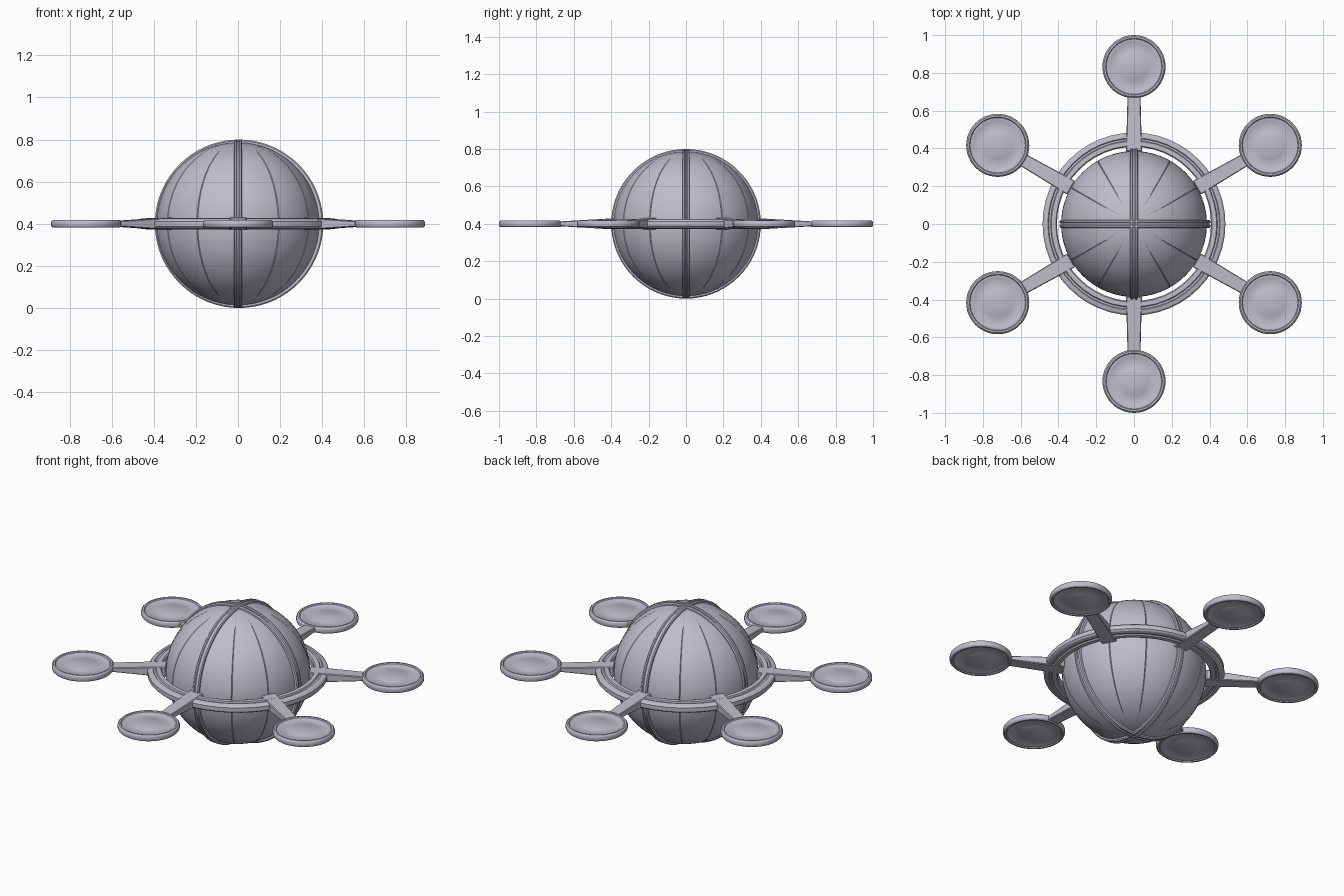
import bpy, bmesh
from math import sin, cos, pi, radians
from mathutils import Matrix

if "Cube" in bpy.data.objects:
    bpy.data.objects.remove(bpy.data.objects["Cube"], do_unlink=True)

MID = 0.4
STATION = Matrix.Translation((0, 0, MID))

grey = bpy.data.materials.new("lavender grey metal")
grey.use_nodes = True
colour = (0.52, 0.51, 0.60, 1)
grey.diffuse_color = colour
grey.node_tree.nodes["Principled BSDF"].inputs["Base Color"].default_value = colour


def finish(name, bm, matrix, angle=28):
    bmesh.ops.remove_doubles(bm, verts=bm.verts, dist=1e-5)
    bmesh.ops.recalc_face_normals(bm, faces=bm.faces)
    mesh = bpy.data.meshes.new(name)
    bm.to_mesh(mesh)
    bm.free()
    mesh.materials.append(grey)
    ob = bpy.data.objects.new(name, mesh)
    bpy.context.collection.objects.link(ob)
    ob.matrix_world = matrix
    bpy.ops.object.select_all(action='DESELECT')
    ob.select_set(True)
    bpy.context.view_layer.objects.active = ob
    bpy.ops.object.shade_smooth_by_angle(angle=radians(angle))
    return ob


def lathe(name, profile, steps, matrix, closed=False):
    """Spin a radius/height profile about z."""
    bm = bmesh.new()
    verts = [bm.verts.new((r, 0, z)) for r, z in profile]
    edges = [bm.edges.new(p) for p in zip(verts, verts[1:])]
    if closed:
        edges.append(bm.edges.new((verts[-1], verts[0])))
    bmesh.ops.spin(bm, geom=verts + edges, cent=(0, 0, 0), axis=(0, 0, 1),
                   angle=2 * pi, steps=steps, use_merge=False)
    return finish(name, bm, matrix)


def mirrored(half):
    """Reflect an upper half profile below the middle plane."""
    return half + [(r, -z) for r, z in reversed(half)]


# Globe made of twelve panels parted by fine seams
R, ROWS = 0.386, 48
meridians = []
for k in range(12):
    a = k * 30
    meridians += [(a - 0.4, R), (a, R - 0.004), (a + 0.4, R)]
    meridians += [(a + d, R) for d in range(5, 30, 5)]
bm = bmesh.new()
grid = []
for a, r in meridians:
    a = radians(a)
    column = []
    for j in range(ROWS + 1):
        t = pi * j / ROWS
        column.append(bm.verts.new((r * sin(t) * cos(a), r * sin(t) * sin(a), R * cos(t))))
    grid.append(column)
for i, left in enumerate(grid):
    right = grid[(i + 1) % len(grid)]
    for j in range(ROWS):
        bm.faces.new((left[j], left[j + 1], right[j + 1], right[j]))
bmesh.ops.remove_doubles(bm, verts=bm.verts, dist=1e-5)
finish("globe", bm, STATION)

# Two upright hoops with a grooved outer face
hoop = mirrored([(0.38, 0.02), (0.394, 0.02), (0.4, 0.015), (0.4, 0.007), (0.395, 0.004)])
lathe("side_hoop", hoop, 72, STATION @ Matrix.Translation((0.005, 0, 0))
      @ Matrix.Rotation(pi / 2, 4, 'X'), True)
lathe("front_hoop", hoop, 72, STATION @ Matrix.Rotation(pi / 2, 4, 'Y'), True)

# Stepped ring around the equator
ring = mirrored([(0.408, 0.02), (0.414, 0.027), (0.438, 0.027), (0.442, 0.02),
                 (0.452, 0.02), (0.456, 0.025), (0.476, 0.02), (0.484, 0.012)])
lathe("equator_ring", ring, 48, STATION, True)

# Six tapering arms, each ending in a dished pod
pod = mirrored([(0, 0.012), (0.074, 0.012), (0.078, 0.010), (0.128, 0.010), (0.134, 0.013),
                (0.146, 0.013), (0.15, 0.018), (0.159, 0.018), (0.165, 0.012), (0.167, 0.005)])
for k in range(6):
    turn = STATION @ Matrix.Rotation(radians(90 + 60 * k), 4, 'Z')
    bm = bmesh.new()
    bmesh.ops.create_cube(bm, size=2)
    for v in bm.verts:
        inner = v.co.x < 0
        v.co.x = 0.384 if inner else 0.69
        v.co.y *= 0.042 if inner else 0.034
        v.co.z *= 0.030 if inner else 0.012
    bmesh.ops.bevel(bm, geom=bm.edges[:], offset=0.004, segments=1, affect='EDGES')
    finish(f"arm_{k + 1}", bm, turn)
    lathe(f"pod_{k + 1}", pod, 48, turn @ Matrix.Translation((0.833, 0, 0)))
